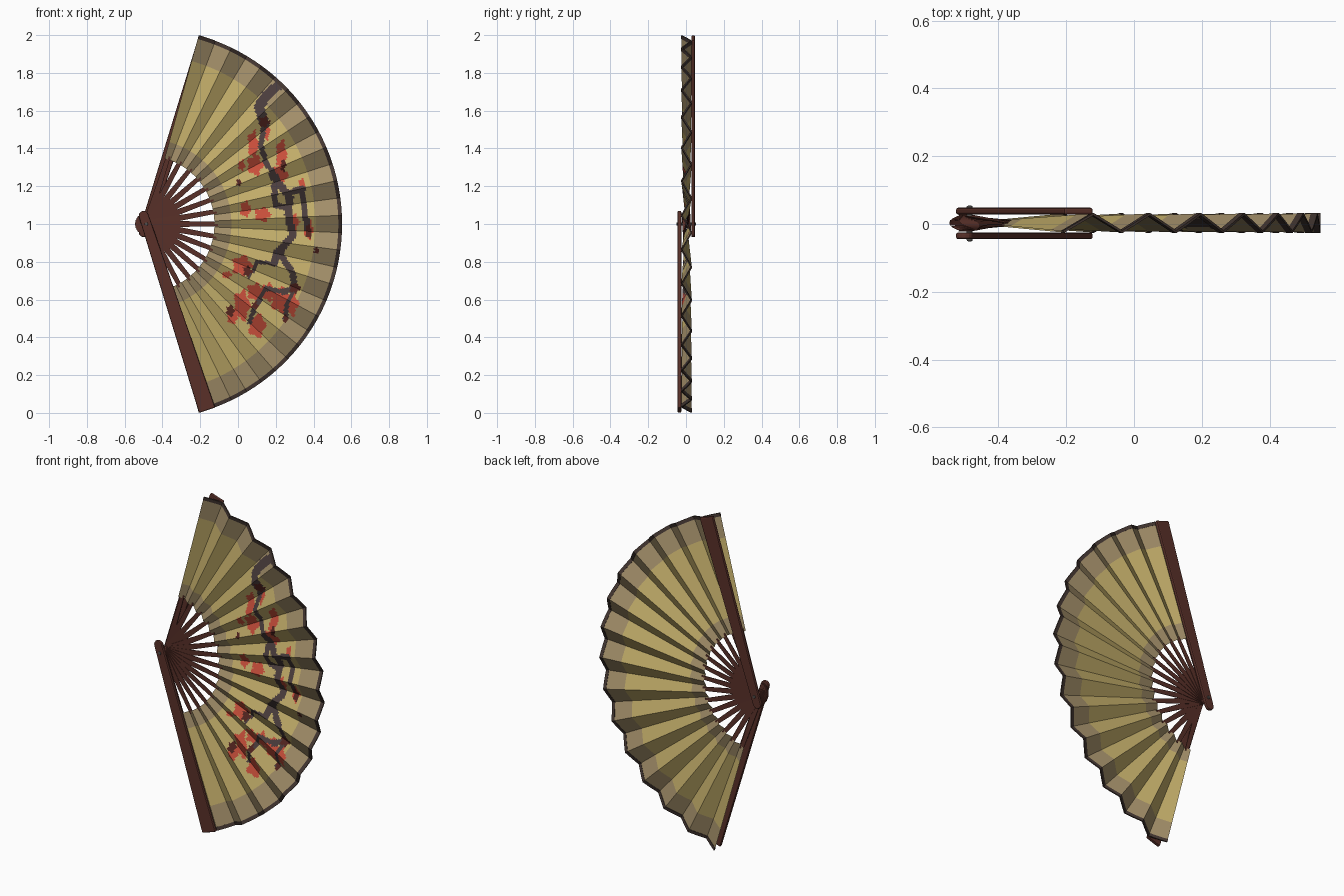
import bpy, bmesh, math

if "Cube" in bpy.data.objects:
    bpy.data.objects.remove(bpy.data.objects["Cube"])

PX, PZ = -0.485, 1.0            # pivot
R0, R1 = 0.36, 1.033            # inner and outer radius of the leaf
HALF = math.radians(74.5)       # half opening angle
N = 29                          # half pleats
STEP = 2 * HALF / N


def material(name, rgb):
    m = bpy.data.materials.new(name)
    m.diffuse_color = (*rgb, 1)
    m.use_nodes = True
    m.node_tree.nodes["Principled BSDF"].inputs["Base Color"].default_value = m.diffuse_color
    return m


GOLD = material("gold_paper", (0.53, 0.41, 0.14))
BORDER = material("tan_border", (0.36, 0.27, 0.14))
EDGE = material("dark_edge", (0.055, 0.036, 0.03))
BRANCH = material("branch_grey", (0.07, 0.047, 0.046))
RED = material("blossom_red", (0.57, 0.075, 0.042))
MAROON = material("bud_maroon", (0.09, 0.018, 0.014))
WOOD = material("red_brown_wood", (0.1, 0.03, 0.022))
METAL = material("pin_grey", (0.09, 0.085, 0.08))


def finish(name, bm, mats):
    me = bpy.data.meshes.new(name)
    bm.to_mesh(me)
    bm.free()
    ob = bpy.data.objects.new(name, me)
    bpy.context.collection.objects.link(ob)
    for m in mats:
        me.materials.append(m)
    return ob


def place(r, w, y, a):
    return (PX + r * math.cos(a) - w * math.sin(a), y, PZ + r * math.sin(a) + w * math.cos(a))


def pleat_point(r, k, dy):
    """Point on the folded leaf, k counted in half pleats from the top end."""
    tri = abs((k % 2) - 1)                     # 1 at even folds, 0 at odd folds
    y = 0.003 + 0.026 * (1 - 2 * tri) * r / R1
    return place(r, 0, y + dy, HALF - k * STEP)


# painted blossom branch: strokes (half width, points) in x, z
STROKES = [
    (0.026, [(.21, 1.73), (.15, 1.68), (.11, 1.62), (.14, 1.53)]),
    (0.014, [(.14, 1.53), (.12, 1.42), (.15, 1.32), (.21, 1.24)]),
    (0.020, [(.18, 1.26), (.22, 1.21), (.275, 1.14), (.265, 1.05), (.29, .94), (.215, .85)]),
    (0.016, [(.265, 1.16), (.34, 1.19), (.35, 1.08), (.37, .97)]),
    (0.016, [(.275, 1.08), (.2, 1.1), (.19, 1.2)]),
    (0.017, [(.19, .79), (.21, .86), (.25, .8), (.29, .74), (.3, .66), (.24, .64)]),
    (0.010, [(.2, .79), (.1, .8), (.06, .72)]),
    (0.012, [(.24, .64), (.15, .66), (.09, .56), (.06, .48)]),
    (0.012, [(.3, .66), (.26, .58), (.25, .5)]),
]
BLOSSOMS = [
    (.08, 1.42, .03, .08), (.09, 1.31, .045, .055), (.15, 1.49, .02, .05), (.23, 1.37, .03, .08),
    (.22, 1.26, .045, .06), (.02, 1.31, .02, .03), (.04, 1.08, .03, .045), (.13, 1.05, .045, .04),
    (.34, 1.2, .02, .05), (.30, 1.01, .025, .05), (.375, .97, .025, .055), (.02, .78, .055, .055),
    (-.06, .73, .03, .02), (.09, .64, .045, .05), (.16, .64, .035, .05), (.02, .57, .045, .085),
    (.1, .46, .05, .065), (.22, .6, .05, .07), (.28, .58, .04, .07), (-.03, .5, .03, .03),
]
BUDS = [
    (.14, 1.54, .03, .03), (.005, 1.22, .015, .02), (.375, .96, .015, .04), (.415, .86, .014, .016),
    (.05, .75, .025, .03), (.3, .66, .03, .03), (-.04, .54, .025, .03), (.25, .5, .014, .025),
    (.24, 1.31, .014, .04), (.09, .57, .018, .02),
]


def in_spots(x, z, spots):
    for sx, sz, rx, rz in spots:
        u, v = (x - sx) / rx, (z - sz) / rz
        if math.hypot(u, v) < 0.9 + 0.16 * math.cos(5 * math.atan2(v, u)):
            return True
    return False


def on_stroke(x, z):
    for w, pts in STROKES:
        for (ax, az), (bx, bz) in zip(pts, pts[1:]):
            dx, dz = bx - ax, bz - az
            t = max(0, min(1, ((x - ax) * dx + (z - az) * dz) / (dx * dx + dz * dz)))
            if math.hypot(x - ax - t * dx, z - az - t * dz) < w:
                return True
    return False


def leaf(name, sub, radii, dy, painted):
    bm = bmesh.new()
    grid = [[bm.verts.new(pleat_point(r, k / sub, dy)) for r in radii] for k in range(N * sub + 1)]
    for k in range(N * sub):
        for j in range(len(radii) - 1):
            q = [grid[k + 1][j], grid[k + 1][j + 1], grid[k][j + 1], grid[k][j]]
            f = bm.faces.new(q if painted else q[::-1])
            rm = (radii[j] + radii[j + 1]) / 2
            f.material_index = 1 if rm < 0.45 or rm > 0.895 else 0
            if painted:
                c = f.calc_center_median()
                if -0.12 < c.x < 0.45:
                    if in_spots(c.x, c.z, BUDS):
                        f.material_index = 4
                    elif on_stroke(c.x, c.z):
                        f.material_index = 2
                    elif in_spots(c.x, c.z, BLOSSOMS):
                        f.material_index = 3
    return finish(name, bm, [GOLD, BORDER, BRANCH, RED, MAROON])


# pleated leaf: painted front sheet and plain back sheet
fine = [R0 + (0.45 - R0) * i / 9 for i in range(9)]
fine += [0.45 + 0.445 * i / 45 for i in range(45)]
fine += [0.895 + (R1 - 0.895) * i / 14 for i in range(15)]
leaf("leaf_front", 10, fine, -0.002, True)
leaf("leaf_back", 4, [R0, 0.45, 0.67, 0.895, R1], 0.002, False)

# dark binding along the outer rim
bm = bmesh.new()
SUB = 4
rings = [[bm.verts.new(pleat_point(r, k / SUB, dy))
          for r, dy in ((1.016, -.004), (1.036, -.004), (1.036, .004), (1.016, .004))]
         for k in range(N * SUB + 1)]
for a, b in zip(rings, rings[1:]):
    for j in range(4):
        bm.faces.new((a[j], a[(j + 1) % 4], b[(j + 1) % 4], b[j]))
bm.faces.new(rings[0])
bm.faces.new(rings[-1])
bmesh.ops.recalc_face_normals(bm, faces=bm.faces)
finish("rim_binding", bm, [EDGE])


def stick(name, a, back, length, w0, w1, thick, y0, y1, bevel=0):
    """Flat tapered stick with a round head behind the pivot."""
    prof = [(length, -w1), (length, w1)]
    for i in range(9):
        t = math.pi / 2 + math.pi * i / 8
        prof.append((-back + w0 + w0 * math.cos(t), w0 * math.sin(t)))
    bm = bmesh.new()
    sides = []
    for s in (-1, 1):
        sides.append([bm.verts.new(place(r, w, y0 + (y1 - y0) * max(r, 0) / length + s * thick / 2, a))
                      for r, w in prof])
    lo, hi = sides
    bm.faces.new(lo)
    bm.faces.new(hi[::-1])
    n = len(prof)
    for i in range(n):
        bm.faces.new((lo[i], hi[i], hi[(i + 1) % n], lo[(i + 1) % n]))
    bmesh.ops.recalc_face_normals(bm, faces=bm.faces)
    ob = finish(name, bm, [WOOD])
    if bevel:
        m = ob.modifiers.new("soft_edges", "BEVEL")
        m.width, m.segments = bevel, 2
    return ob


# inner ribs, stacked at the pivot and meeting the leaf
for i in range(15):
    stick(f"rib_{i + 1}", (i - 7) * 2 * STEP, 0.06, 0.378, 0.02, 0.0115, 0.003,
          -0.02 + i * 0.046 / 14, 0.003)

# front and back guards
G = HALF - STEP / 2
stick("front_guard", -G, 0.072, 1.037, 0.026, 0.045, 0.02, -0.035, -0.035, 0.006)
stick("back_guard", G, 0.072, 1.037, 0.026, 0.045, 0.02, 0.038, 0.038, 0.006)

# pivot pin with domed ends
bpy.ops.mesh.primitive_cylinder_add(vertices=16, radius=0.009, depth=0.105,
                                    location=(PX, 0.0015, PZ), rotation=(math.pi / 2, 0, 0))
pin = bpy.context.object
pin.name = "pivot_pin"
pin.data.materials.append(METAL)
b = pin.modifiers.new("dome", "BEVEL")
b.width, b.segments = 0.004, 2
